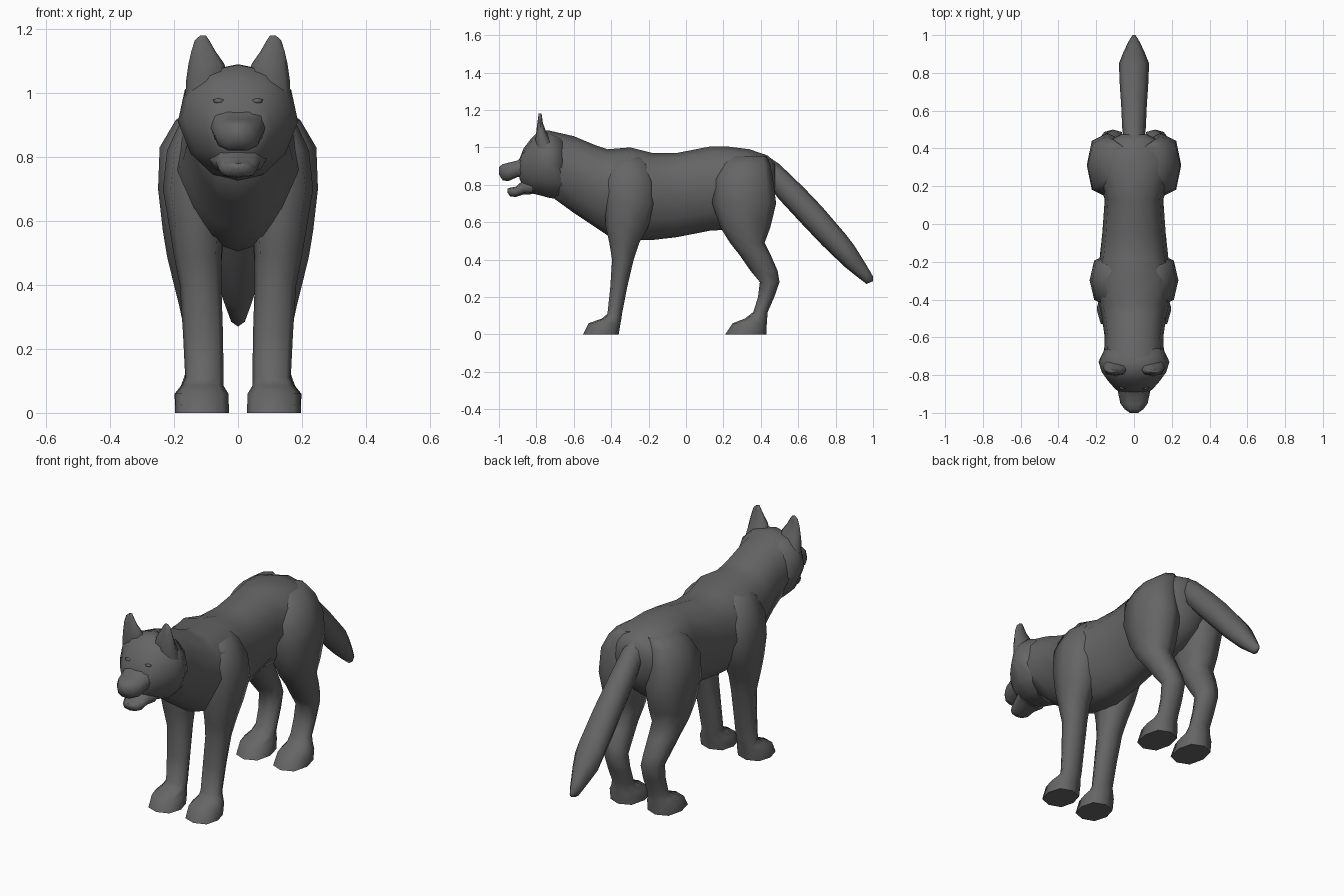
import bpy, bmesh, math

FUR = bpy.data.materials.new("dark_grey_fur")
FUR.diffuse_color = (.13, .13, .13, 1)


def power(v, p):
    return math.copysign(abs(v) ** p, v)


def finish(bm, name, mirror=False, angle=70):
    bmesh.ops.recalc_face_normals(bm, faces=bm.faces)
    me = bpy.data.meshes.new(name)
    bm.to_mesh(me)
    bm.free()
    me.materials.append(FUR)
    ob = bpy.data.objects.new(name, me)
    bpy.context.collection.objects.link(ob)
    if mirror:
        ob.modifiers.new("Mirror", 'MIRROR').use_mirror_merge = False
    bpy.ops.object.select_all(action='DESELECT')
    ob.select_set(True)
    bpy.context.view_layer.objects.active = ob
    bpy.ops.object.shade_smooth_by_angle(angle=math.radians(angle))
    return ob


def skin(name, rings, **kw):
    """Bridge closed rings of points and cap both ends."""
    bm = bmesh.new()
    vs = [[bm.verts.new(p) for p in r] for r in rings]
    n = len(vs[0])
    for a, b in zip(vs, vs[1:]):
        for i in range(n):
            j = (i + 1) % n
            bm.faces.new((a[i], a[j], b[j], b[i]))
    bm.faces.new(vs[0])
    bm.faces.new(vs[-1])
    return finish(bm, name, **kw)


def loft_y(name, rows, sides=12, taper=1.0, p=0.85):
    """Rows: y, bottom z, top z, half width. Taper narrows the underside."""
    rings = []
    for y, lo, hi, w in rows:
        ring = []
        for i in range(sides):
            t = 2 * math.pi * i / sides
            s = power(math.sin(t), p)
            k = 1 - (1 - taper) * max(0, -s)
            ring.append((w * k * power(math.cos(t), p), y,
                         (lo + hi) / 2 + s * (hi - lo) / 2))
        rings.append(ring)
    return skin(name, rings)


def loft_z(name, rows, sides=8, p=0.8):
    """Rows: z, inner x, outer x, front y, back y. Mirrored over x = 0."""
    rings = []
    for z, x0, x1, y0, y1 in rows:
        rings.append([((x0 + x1) / 2 + power(math.cos(t), p) * (x1 - x0) / 2,
                       (y0 + y1) / 2 + power(math.sin(t), p) * (y1 - y0) / 2, z)
                      for t in (2 * math.pi * i / sides for i in range(sides))])
    return skin(name, rings, mirror=True)


# Torso and neck, widened at the shoulders and hips
loft_y("torso", [
    (0.475, .76, .92, .07), (0.44, .66, .955, .14), (0.34, .58, .99, .21),
    (0.22, .56, 1.005, .185), (0.13, .555, 1.005, .155), (-0.05, .52, .97, .168),
    (-0.18, .505, .97, .182), (-0.30, .505, 1.0, .213), (-0.42, .53, .99, .188),
    (-0.48, .57, 1.01, .172), (-0.60, .65, 1.06, .155),
    (-0.71, .73, 1.085, .16)], taper=.7)

# Head, tapering muzzle and open jaw
loft_y("head", [
    (-0.66, .72, 1.07, .155), (-0.73, .73, 1.09, .188), (-0.785, .745, 1.088, .17),
    (-0.83, .755, 1.045, .138), (-0.868, .785, .995, .105),
    (-0.89, .83, .94, .08)], taper=.8)
loft_y("muzzle", [
    (-0.84, .83, .985, .09), (-0.90, .84, .932, .083), (-0.95, .818, .92, .072),
    (-0.98, .822, .912, .05), (-1.0, .855, .895, .022)], sides=10, p=.75)
loft_y("lower_jaw", [
    (-0.82, .75, .84, .09), (-0.87, .748, .825, .07), (-0.91, .735, .79, .06),
    (-0.94, .738, .785, .042), (-0.955, .76, .78, .02)], sides=8, p=.75)

# Ears
loft_z("ears", [
    (0.98, .05, .165, -.80, -.70), (1.04, .035, .162, -.805, -.725),
    (1.09, .042, .155, -.80, -.75), (1.13, .07, .146, -.795, -.765),
    (1.165, .09, .135, -.79, -.77), (1.18, .10, .118, -.788, -.772)])

# Eyes
bm = bmesh.new()
bmesh.ops.create_icosphere(bm, subdivisions=1, radius=1)
bmesh.ops.scale(bm, vec=(.02, .012, .009), verts=bm.verts)
bmesh.ops.translate(bm, vec=(.06, -.866, .975), verts=bm.verts)
finish(bm, "eyes", mirror=True)

# Front legs: shoulders sink into the torso at the top
loft_z("front_legs", [
    (0.95, .04, .13, -.37, -.23), (0.91, .03, .18, -.41, -.20),
    (0.82, .03, .222, -.44, -.165), (0.70, .035, .235, -.435, -.16),
    (0.58, .045, .215, -.43, -.20), (0.49, .052, .20, -.41, -.25),
    (0.40, .052, .182, -.395, -.28), (0.25, .047, .172, -.405, -.315),
    (0.11, .045, .165, -.42, -.342), (0.085, .045, .175, -.45, -.345),
    (0.06, .03, .195, -.52, -.35), (0.0, .028, .197, -.55, -.36)])

# Hind legs: haunches sink into the hips at the top
loft_z("hind_legs", [
    (0.955, .04, .14, .24, .43), (0.915, .04, .195, .19, .45),
    (0.83, .03, .245, .15, .465), (0.70, .03, .25, .14, .482),
    (0.57, .04, .235, .185, .45), (0.49, .05, .222, .235, .42),
    (0.42, .055, .205, .29, .455), (0.34, .055, .185, .345, .49),
    (0.28, .05, .172, .395, .50), (0.20, .047, .168, .385, .472),
    (0.12, .045, .166, .36, .437), (0.085, .045, .178, .315, .434),
    (0.06, .03, .198, .25, .432), (0.0, .028, .197, .21, .43)])

# Tail
loft_y("tail", [
    (0.42, .82, .965, .05), (0.50, .72, .91, .062), (0.63, .58, .785, .068),
    (0.73, .475, .68, .075), (0.85, .36, .54, .08), (0.90, .32, .475, .06),
    (0.965, .27, .37, .03), (1.0, .285, .31, .008)], sides=8, p=1)
